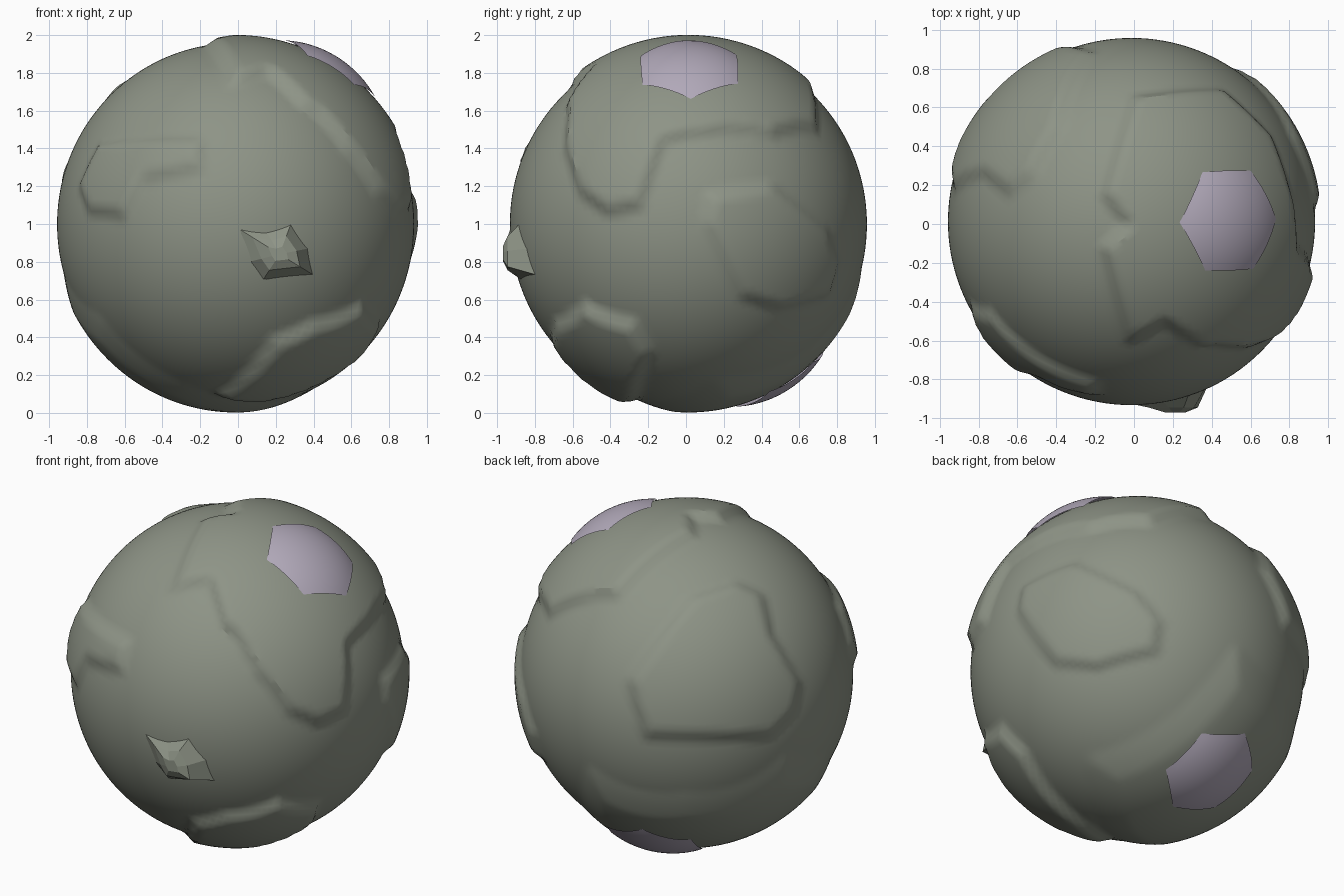
import bpy, bmesh, math
from mathutils import Vector

if "Cube" in bpy.data.objects:
    bpy.data.objects.remove(bpy.data.objects["Cube"])

BASE, LEAN, STEP = 0.945, 0.018, 0.042
LEAN_DIR = Vector((-1, 1, 0)).normalized()


def material(name, rgb):
    m = bpy.data.materials.new(name)
    m.diffuse_color = (*rgb, 1)
    m.use_nodes = True
    m.node_tree.nodes["Principled BSDF"].inputs["Base Color"].default_value = m.diffuse_color
    return m


STONE = material("grey green stone", (0.27, 0.295, 0.24))
ICE = material("pale lavender ice", (0.44, 0.395, 0.485))


def frame(az, el):
    """Right, up and outward axes of a view direction given in degrees."""
    a, e = math.radians(az), math.radians(el)
    w = Vector((math.cos(e) * math.cos(a), math.cos(e) * math.sin(a), math.sin(e)))
    r = Vector((-math.sin(a), math.cos(a), 0))
    return r, w.cross(r), w


def unroll(u, v, angle):
    rho = math.hypot(u, v) or 1e-9
    return u / rho * angle, v / rho * angle


class Land:
    """Raised plateau outlined as seen from one direction."""
    def __init__(self, view, pts, height=1.0, slope=0.07):
        self.axes, self.height, self.slope = frame(*view), height, slope
        self.pts = [unroll(u, v, math.asin(min(math.hypot(u, v) / 0.955, 1))) for u, v in pts]

    def mask(self, d):
        r, u, w = self.axes
        x, y = unroll(d.dot(r), d.dot(u), math.acos(max(-1, min(1, d.dot(w)))))
        best, inside = 9.0, False
        for (ax, ay), (bx, by) in zip(self.pts, self.pts[1:] + self.pts[:1]):
            ex, ey = bx - ax, by - ay
            t = max(0, min(1, ((x - ax) * ex + (y - ay) * ey) / (ex * ex + ey * ey)))
            best = min(best, math.hypot(x - ax - t * ex, y - ay - t * ey))
            if (ay > y) != (by > y) and x < ax + (y - ay) * ex / ey:
                inside = not inside
        return self.height * max(0, min(1, 0.5 + (best if inside else -best) / self.slope))


# plateaus
TOP, RIGHT, FRONT, BACK_LEFT, BOTTOM = (-90, 90), (0, 0), (-90, 0), (125, 25), (-90, -90)
north = Land(TOP, [(-.02, -.6), (-.15, -.12), (-.03, 0), (-.15, .15), (0, .64), (.45, .68),
                   (.7, .45), (.82, .1), (.84, -.15), (.65, -.58), (.35, -.63), (.16, -.5)])
north_lobe = Land(RIGHT, [(-.62, .6), (-.64, .4), (-.56, .17), (-.42, .07), (-.25, .1),
                          (-.12, .45), (-.1, .65)])
east = Land(RIGHT, [(.13, .15), (.45, .2), (.74, -.04), (.8, -.2), (.75, -.36),
                    (.5, -.43), (.3, -.37), (.11, 0)], .75)
west = Land(FRONT, [(-.2, .3), (-.2, .44), (-.73, .41), (-.83, .2), (-.78, .07),
                    (-.6, .05), (-.5, .24)], .75)
back = Land(BACK_LEFT, [(.28, .48), (.42, .42), (.47, .2), (.63, -.07), (.6, -.22),
                        (.47, -.35), (-.22, -.35), (-.31, -.05), (.03, .4)], .8)
south = Land(BOTTOM, [(.41, -.19), (0, -.9), (-.5, -.71), (-.88, -.29), (-.88, .05),
                      (-.72, .33), (-.3, .3), (0, .15)], .65, .2)
south_east = Land(BOTTOM, [(-.1, .35), (.2, .71), (.4, .69), (.66, .54), (.75, .28),
                           (.66, .2), (.45, .25), (.1, .28)])
lands = [north, north_lobe, east, west, back, south, south_east]


def surface(d, extra=0):
    r = BASE + LEAN * d.dot(LEAN_DIR) + STEP * max(l.mask(d) for l in lands) + extra
    return Vector((d.x * r, d.y * r, 1 + d.z * r * (1.014 if d.z > 0 else 1.026)))


def finish(bm, name, mat, smooth):
    mesh = bpy.data.meshes.new(name)
    bm.to_mesh(mesh)
    bm.free()
    mesh.materials.append(mat)
    ob = bpy.data.objects.new(name, mesh)
    bpy.context.collection.objects.link(ob)
    bpy.ops.object.select_all(action='DESELECT')
    ob.select_set(True)
    bpy.context.view_layer.objects.active = ob
    if smooth:
        bpy.ops.object.shade_smooth_by_angle(angle=math.radians(smooth))


# globe
bm = bmesh.new()
bmesh.ops.create_icosphere(bm, subdivisions=6, radius=1)
for v in bm.verts:
    v.co = surface(v.co.normalized())
finish(bm, "globe", STONE, 30)


# hexagonal ice caps, gently domed
def ice_cap(name, az, el, radius=0.31):
    r, u, w = frame(az, el)
    bm = bmesh.new()
    bmesh.ops.create_circle(bm, cap_ends=True, cap_tris=True, segments=6, radius=radius)
    bmesh.ops.subdivide_edges(bm, edges=bm.edges[:], cuts=7, use_grid_fill=True)
    for v in bm.verts:
        k = (v.co.length / radius) ** 2
        v.co = surface((w + r * v.co.x + u * v.co.y).normalized(), 0.003 + 0.035 * max(0, 1 - k))
    finish(bm, name, ICE, 40)


ice_cap("upper_ice_cap", 2, 59)
ice_cap("lower_ice_cap", 106, -57)

# jagged rock on the front
outline = [(-.02, .99), (.06, .8), (.13, .7), (.4, .73), (.37, .87), (.28, 1.0), (.15, .96)]
cx, cz = .22, .84
bm = bmesh.new()
rings = []
for scale, y in ((1, None), (.6, -.945), (.25, -.97)):
    ring = []
    for x, z in outline:
        px, pz = cx + (x - cx) * scale, cz + (z - cz) * scale
        py = y if y else -math.sqrt(.925 ** 2 - px ** 2 - (pz - 1) ** 2)
        ring.append(bm.verts.new((px, py, pz)))
    rings.append(ring)
n = len(outline)
for a, b in zip(rings, rings[1:]):
    for i in range(n):
        bm.faces.new((a[i], a[(i + 1) % n], b[(i + 1) % n], b[i]))
top = bm.faces.new(rings[-1])
bmesh.ops.recalc_face_normals(bm, faces=bm.faces[:])
top.normal_update()
if top.normal.y > 0:
    bmesh.ops.reverse_faces(bm, faces=bm.faces[:])
finish(bm, "front_rock", STONE, 0)
